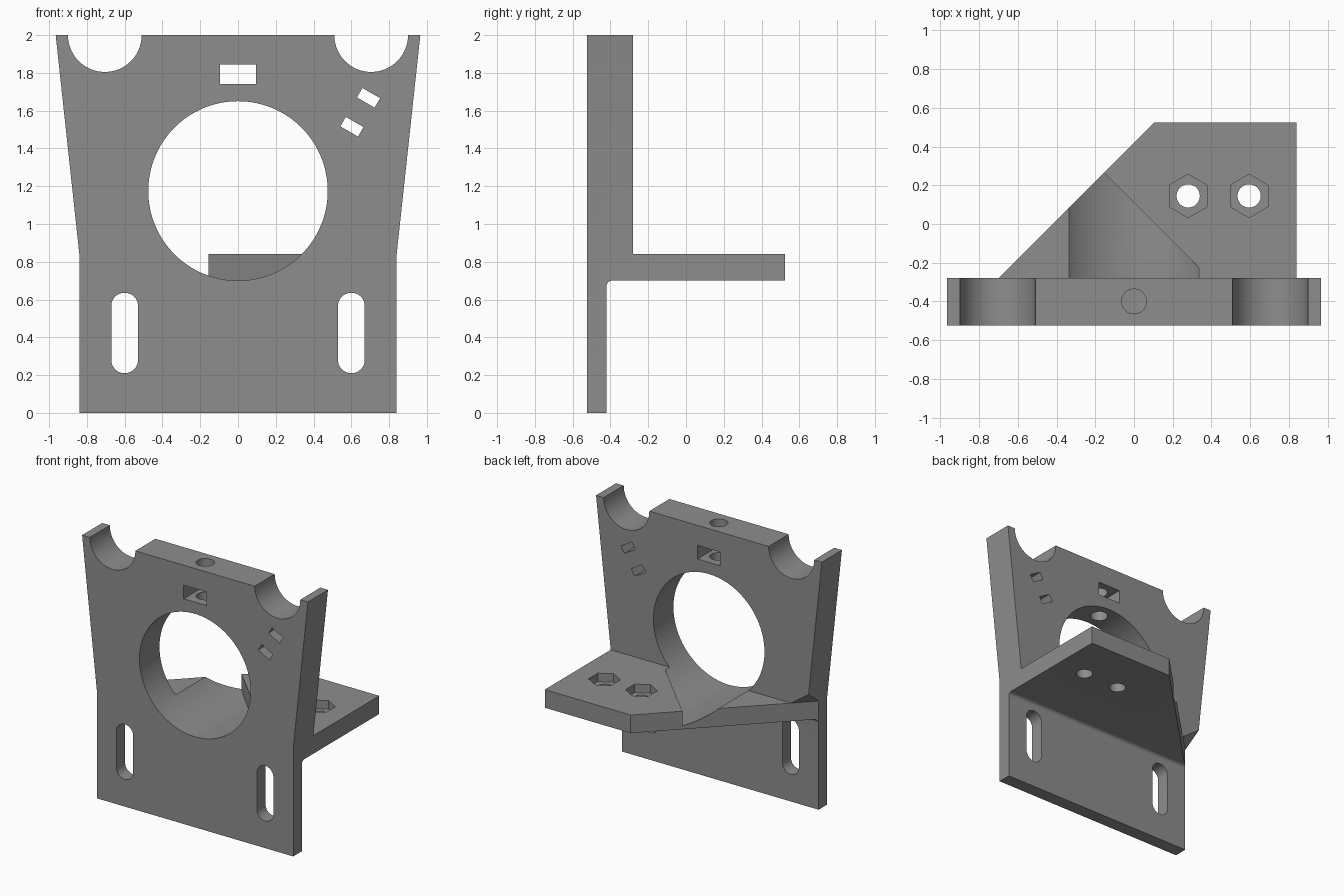
import bpy, bmesh, math

if "Cube" in bpy.data.objects:
    bpy.data.objects.remove(bpy.data.objects["Cube"])

grey = bpy.data.materials.new("grey plastic")
grey.diffuse_color = (0.27, 0.27, 0.27, 1)
grey.use_nodes = True
grey.node_tree.nodes["Principled BSDF"].inputs["Base Color"].default_value = grey.diffuse_color


def prism(name, points, place, lo, hi):
    """Extrude a 2D outline from lo to hi; place(u, v, depth) gives the 3D point."""
    bm = bmesh.new()
    a = [bm.verts.new(place(u, v, lo)) for u, v in points]
    b = [bm.verts.new(place(u, v, hi)) for u, v in points]
    n = len(points)
    bm.faces.new(a)
    bm.faces.new(b[::-1])
    for i in range(n):
        bm.faces.new((a[i], b[i], b[(i + 1) % n], a[(i + 1) % n]))
    bmesh.ops.recalc_face_normals(bm, faces=bm.faces)
    mesh = bpy.data.meshes.new(name)
    bm.to_mesh(mesh)
    bm.free()
    obj = bpy.data.objects.new(name, mesh)
    bpy.context.collection.objects.link(obj)
    mesh.materials.append(grey)
    return obj


def along_x(u, v, d): return (d, u, v)
def along_y(u, v, d): return (u, d, v)
def along_z(u, v, d): return (u, v, d)


def arc(cx, cy, r, start=0, end=360, n=96):
    full = end - start == 360
    steps = n if full else n + 1
    return [(cx + r * math.cos(math.radians(start + (end - start) * i / n)),
             cy + r * math.sin(math.radians(start + (end - start) * i / n)))
            for i in range(steps)]


def rect(cx, cy, w, h, deg=0):
    c, s = math.cos(math.radians(deg)), math.sin(math.radians(deg))
    return [(cx + x * c - y * s, cy + x * s + y * c)
            for x, y in ((-w/2, -h/2), (w/2, -h/2), (w/2, h/2), (-w/2, h/2))]


def combine(obj, tool, operation='DIFFERENCE'):
    """Apply a boolean and remove the tool."""
    mod = obj.modifiers.new("cut", 'BOOLEAN')
    mod.object, mod.operation, mod.solver = tool, operation, 'EXACT'
    bpy.context.view_layer.update()
    graph = bpy.context.evaluated_depsgraph_get()
    mesh = bpy.data.meshes.new_from_object(obj.evaluated_get(graph))
    obj.modifiers.clear()
    obj.data = mesh
    bpy.data.objects.remove(tool)


# Bracket: side profile with filleted shelf, trimmed to the front outline
side = [(-.525, 0), (-.42, 0)] + arc(-.392, .672, .028, 180, 90, 8) + \
       [(.525, .70), (.525, .84), (-.28, .84), (-.28, 2), (-.525, 2)]
bracket = prism("motor_bracket", side, along_x, -1.1, 1.1)
outline = [(-.84, -.1), (.84, -.1), (.84, .84), (.976, 2.1), (-.976, 2.1), (-.84, .84)]
combine(bracket, prism("outline", outline, along_y, -1, 1), 'INTERSECT')

# Diagonal shelf edge, with a sloped relief under the upper plate's corner
k = math.sqrt(0.5)
corner = [(0, .5), (1, .5), (1, 1.84), (0, .84)]
combine(bracket, prism("diagonal", corner,
                       lambda u, v, d: (-.84 + (d - u) * k, -.42 + (d + u) * k, v), -1, 2))

# Large bore, ending in a diagonal wall across the shelf
bore = prism("bore", arc(0, 1.175, .475, n=128), along_y, -1, 1)
stop = [(-1, 1.11), (.36, -.25), (1, -.25), (1, 1.5), (-1, 1.5)]
combine(bore, prism("stop", stop, along_z, 0, 3))
combine(bracket, bore)

# Rod notches and mounting slots on both sides
for s in (-1, 1):
    combine(bracket, prism("notch", arc(s * .705, 2.0, .195), along_y, -1, 0))
    slot = arc(s * .6, .565, .071, 0, 180, 24) + arc(s * .6, .281, .071, 180, 360, 24)
    combine(bracket, prism("slot", slot, along_y, -1, 0))

# Nut window, cable tie slots and vertical screw hole
combine(bracket, prism("window", rect(0, 1.793, .193, .105), along_y, -1, 0))
for x, z in ((.691, 1.668), (.603, 1.515)):
    combine(bracket, prism("tie", rect(x, z, .108, .058, -30), along_y, -1, 0))
combine(bracket, prism("screw", arc(0, -.4, .064, n=48), along_z, 1.4, 2.2))

# Shelf screw holes with hexagonal nut recesses
for x in (.28, .595):
    combine(bracket, prism("hole", arc(x, .145, .06, n=48), along_z, .5, 1))
    combine(bracket, prism("nut", arc(x, .145, .112, 30, 390, 6), along_z, .775, 1))

bpy.context.view_layer.objects.active = bracket
bracket.select_set(True)
bpy.ops.object.shade_smooth_by_angle(angle=math.radians(25))
